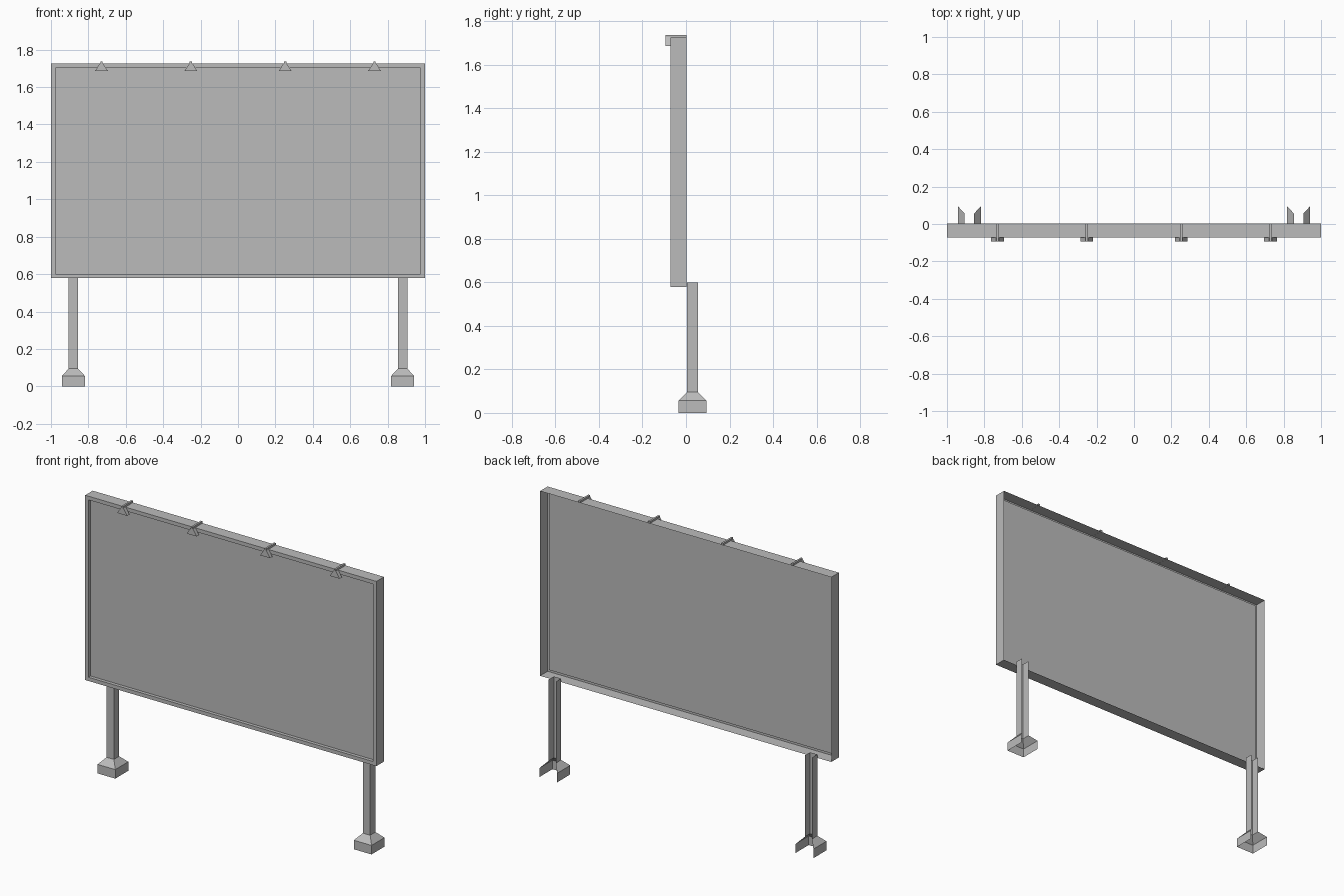
import bpy
import bmesh

cube = bpy.data.objects.get("Cube")
if cube:
    bpy.data.objects.remove(cube, do_unlink=True)

grey = bpy.data.materials.new("plain_grey")
grey.use_nodes = True
grey.diffuse_color = (0.5, 0.5, 0.5, 1)
grey.node_tree.nodes["Principled BSDF"].inputs["Base Color"].default_value = (0.5, 0.5, 0.5, 1)


def loft(name, rings, closed=True, cap_start=False, cap_end=False):
    """Skin a list of equal-length point rings into a sheet-metal shell."""
    bm = bmesh.new()
    rows = [[bm.verts.new(p) for p in ring] for ring in rings]
    n = len(rows[0])
    for a, b in zip(rows, rows[1:]):
        for i in range(n if closed else n - 1):
            j = (i + 1) % n
            bm.faces.new((a[i], a[j], b[j], b[i]))
    if cap_start:
        bm.faces.new(rows[0][::-1])
    if cap_end:
        bm.faces.new(rows[-1])
    bmesh.ops.recalc_face_normals(bm, faces=bm.faces)
    mesh = bpy.data.meshes.new(name)
    bm.to_mesh(mesh)
    bm.free()
    mesh.materials.append(grey)
    obj = bpy.data.objects.new(name, mesh)
    bpy.context.collection.objects.link(obj)
    return obj


BOTTOM, TOP = 0.578, 1.725
BACK, FRONT, PANEL = 0.003, -0.071, -0.05
RIM = 0.023


def board_ring(inset, y):
    x, low, high = 1 - inset, BOTTOM + inset, TOP - inset
    return [(-x, y, low), (x, y, low), (x, y, high), (-x, y, high)]


# Board: open-backed tray with a front rim and a recessed panel
loft("board", [board_ring(0, BACK), board_ring(0, FRONT),
               board_ring(RIM, FRONT), board_ring(RIM, PANEL)], cap_end=True)


# Posts: U-shaped channels flaring into feet, open at the back
def channel(cx, half, front, back, z):
    return [(cx - half, back, z), (cx - half, front, z),
            (cx + half, front, z), (cx + half, back, z)]


for side, cx in (("left", 0.88), ("right", -0.88)):
    loft(side + "_post", [channel(cx, 0.061, -0.034, 0.094, 0),
                          channel(cx, 0.061, -0.034, 0.094, 0.056),
                          channel(cx, 0.025, 0.004, 0.056, 0.095),
                          channel(cx, 0.025, 0.004, 0.056, 0.6)], closed=False)


# Lamps: wedge-shaped shades hanging from thin arms across the top edge
def lamp_ring(cx, y, low_half, top_half, low, high):
    return [(cx - low_half, y, low), (cx + low_half, y, low),
            (cx + top_half, y, high), (cx - top_half, y, high)]


for number, cx in enumerate((-0.73, -0.252, 0.252, 0.73), 1):
    loft(f"lamp_shade_{number}",
         [lamp_ring(cx, y, 0.034, 0.008, 1.687, 1.727) for y in (-0.094, FRONT)],
         cap_start=True, cap_end=True)
    loft(f"lamp_arm_{number}",
         [lamp_ring(cx, y, 0.006, 0.006, 1.724, 1.737) for y in (-0.094, BACK)],
         cap_start=True, cap_end=True)
